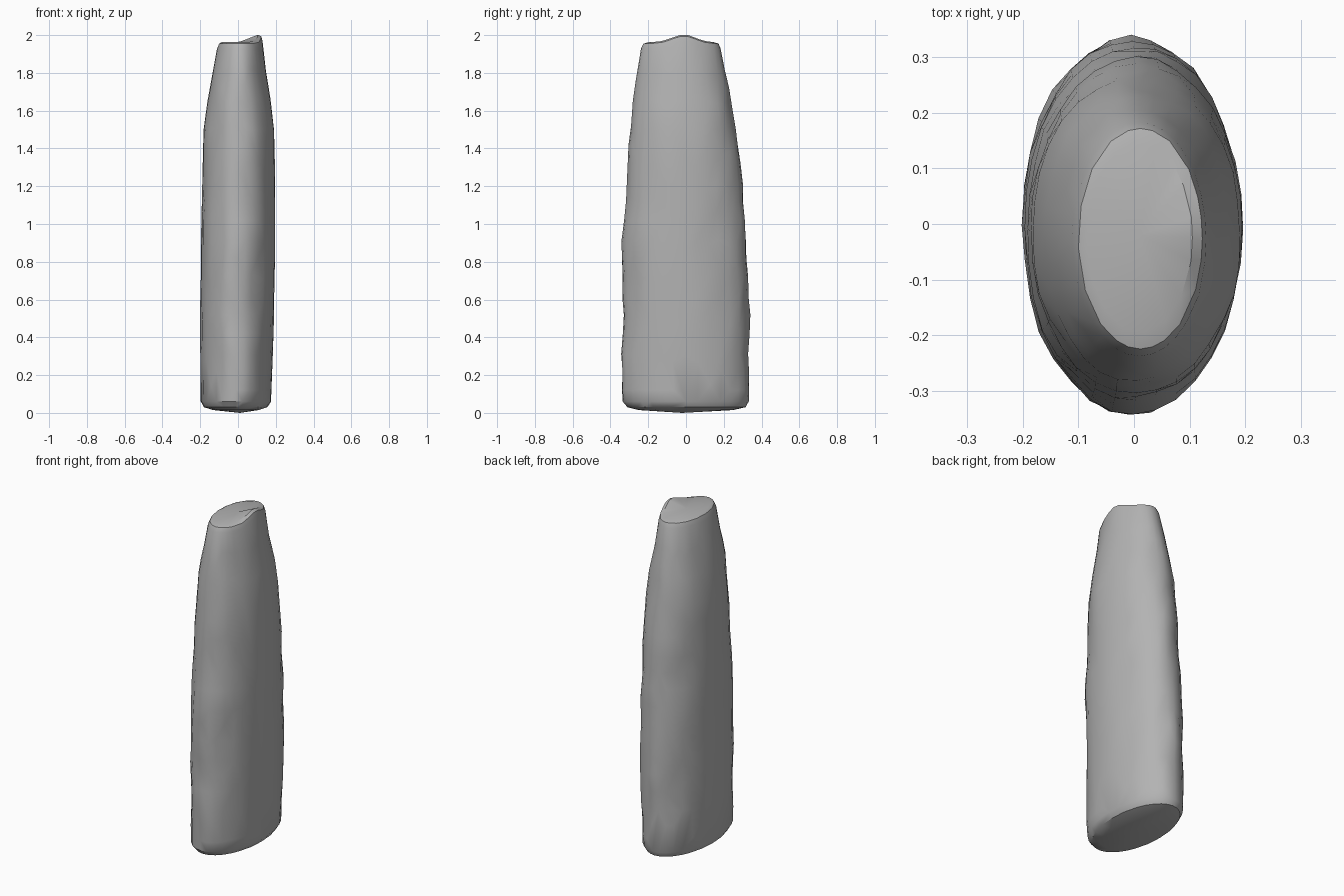
import bpy, bmesh, math
from mathutils import Vector, noise

cube = bpy.data.objects.get("Cube")
if cube:
    bpy.data.objects.remove(cube)

SIDES = 32

# Worn oval sections: height, left/right limits, front/back limits
sections = [
    (0.015, -0.13, 0.11, -0.25, 0.25),
    (0.03, -0.18, 0.155, -0.31, 0.315),
    (0.06, -0.197, 0.175, -0.335, 0.332),
    (0.3, -0.2, 0.185, -0.337, 0.335),
    (0.6, -0.2, 0.192, -0.337, 0.332),
    (0.9, -0.197, 0.196, -0.335, 0.318),
    (1.2, -0.19, 0.197, -0.318, 0.297),
    (1.5, -0.183, 0.192, -0.297, 0.265),
    (1.65, -0.163, 0.173, -0.28, 0.24),
    (1.8, -0.135, 0.148, -0.258, 0.208),
    (1.93, -0.11, 0.13, -0.238, 0.183),
    (1.955, -0.1, 0.123, -0.225, 0.172),
    (1.963, -0.085, 0.105, -0.195, 0.145),
]


def section_at(z):
    """Blend the two neighbouring sections."""
    for a, b in zip(sections, sections[1:]):
        if z <= b[0]:
            t = (z - a[0]) / (b[0] - a[0])
            return [p + (q - p) * t for p, q in zip(a, b)]
    return sections[-1]


bm = bmesh.new()
heights = [s[0] for s in sections]
heights += [0.12 + 0.1 * i for i in range(18)]
rings = []
for z in sorted(heights):
    _, x0, x1, y0, y1 = section_at(z)
    ring = []
    for i in range(SIDES):
        a = 2 * math.pi * i / SIDES
        c, s = math.cos(a), math.sin(a)
        x = (x0 + x1) / 2 + (x1 - x0) / 2 * c
        y = (y0 + y1) / 2 + (y1 - y0) / 2 * s
        # Chipped surface: gentle hollows, strongest on the narrow edges
        n = noise.noise(Vector((x * 9, y * 9, z * 5)))
        k = 1 + n * (0.02 + 0.03 * abs(s)) * (0.1 < z < 1.9)
        # Raised lip on the left of the broken crown
        lift = 0
        if z > 1.9:
            lift = 0.04 * max(0, c) * math.exp(-((y + 0.01) / 0.09) ** 2)
        ring.append(bm.verts.new((x * k, y * k, z + lift)))
    rings.append(ring)

for low, high in zip(rings, rings[1:]):
    for i in range(SIDES):
        j = (i + 1) % SIDES
        bm.faces.new((low[i], low[j], high[j], high[i]))

# Shallow pointed base and uneven crown
for ring, z, flip in ((rings[0], 0.0, True), (rings[-1], 1.965, False)):
    tip = bm.verts.new((0.01, -0.02, z))
    for i in range(SIDES):
        pair = (ring[i], ring[(i + 1) % SIDES])
        bm.faces.new((*(reversed(pair) if flip else pair), tip))
bmesh.ops.triangulate(bm, faces=bm.faces)

mesh = bpy.data.meshes.new("standing_stone")
bm.to_mesh(mesh)
bm.free()
stone = bpy.data.objects.new("standing_stone", mesh)
bpy.context.collection.objects.link(stone)

# Merge small facets into larger uneven planes
decimate = stone.modifiers.new("uneven_facets", "DECIMATE")
decimate.ratio = 0.55

grey = bpy.data.materials.new("stone_grey")
grey.use_nodes = True
colour = (0.45, 0.45, 0.45, 1)
grey.diffuse_color = colour
grey.node_tree.nodes["Principled BSDF"].inputs["Base Color"].default_value = colour
mesh.materials.append(grey)

bpy.context.view_layer.objects.active = stone
stone.select_set(True)
bpy.ops.object.modifier_apply(modifier=decimate.name)
bpy.ops.object.shade_smooth_by_angle(angle=math.radians(35))
